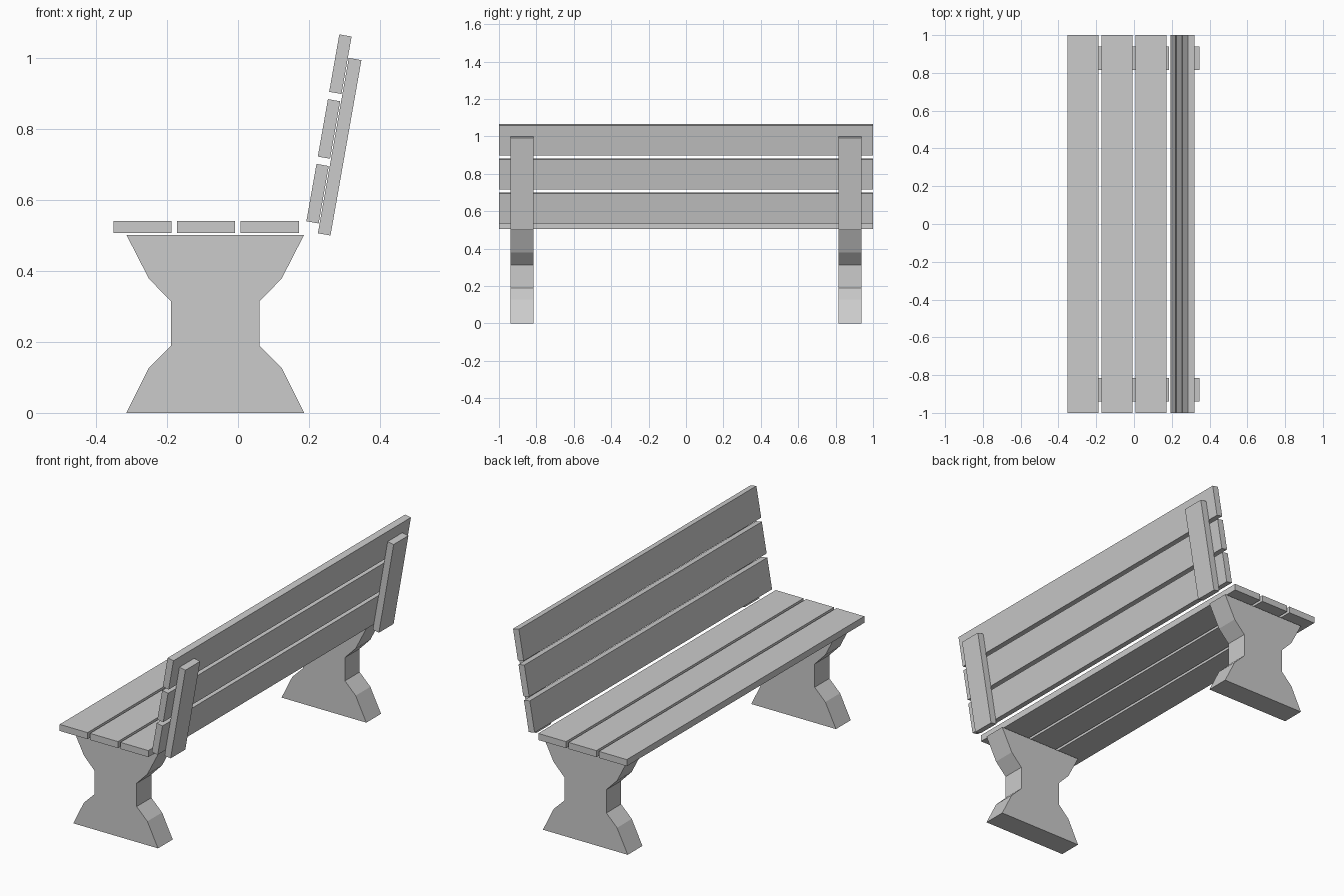
import bpy
from math import radians, sin, cos

if "Cube" in bpy.data.objects:
    bpy.data.objects.remove(bpy.data.objects["Cube"])

TILT = radians(10)
LEG_Y, LEG_W = 0.877, 0.124


def make_mesh(name, verts, faces):
    mesh = bpy.data.meshes.new(name)
    mesh.from_pydata(verts, [], faces)
    obj = bpy.data.objects.new(name, mesh)
    bpy.context.collection.objects.link(obj)
    return obj


def prism(name, profile, y, width):
    """Extrude a counter-clockwise (x, z) profile along y, centred on y."""
    n = len(profile)
    verts = [(x, y + s * width / 2, z) for s in (-1, 1) for x, z in profile]
    faces = [tuple(range(n)), tuple(range(2 * n - 1, n - 1, -1))]
    faces += [(i, i + n, (i + 1) % n + n, (i + 1) % n) for i in range(n)]
    return make_mesh(name, verts, faces)


def board(name, x, z, thick, tall, y, width, tilt=0.0):
    """Rectangular board, leaning towards +x by tilt."""
    corners = [(-thick, -tall), (thick, -tall), (thick, tall), (-thick, tall)]
    profile = [(x + (a * cos(tilt) + b * sin(tilt)) / 2,
                z + (b * cos(tilt) - a * sin(tilt)) / 2) for a, b in corners]
    return prism(name, profile, y, width)


# Seat slats
for i in range(3):
    board(f"seat_slat_{i + 1}", -0.269 + 0.179 * i, 0.523, 0.164, 0.035, 0, 2)

# Backrest slats, stepped along the leaning direction
for i in range(3):
    d = 0.185 * (i - 1)
    board(f"back_slat_{i + 1}", 0.256 + d * sin(TILT), 0.799 + d * cos(TILT),
          0.035, 0.164, 0, 2, TILT)

# Hourglass legs, mirrored about their own centre line, and backrest posts
half = [(0.25, 0), (0.187, 0.127), (0.124, 0.189),
        (0.124, 0.313), (0.187, 0.378), (0.25, 0.501)]
CX = -0.064
leg_profile = [(CX + x, z) for x, z in half] + [(CX - x, z) for x, z in reversed(half)]
for side, s in (("near", -1), ("far", 1)):
    prism(f"{side}_leg", leg_profile, s * LEG_Y, LEG_W)
    board(f"{side}_back_post", 0.286, 0.749, 0.036, 0.501, s * LEG_Y, LEG_W, TILT)
